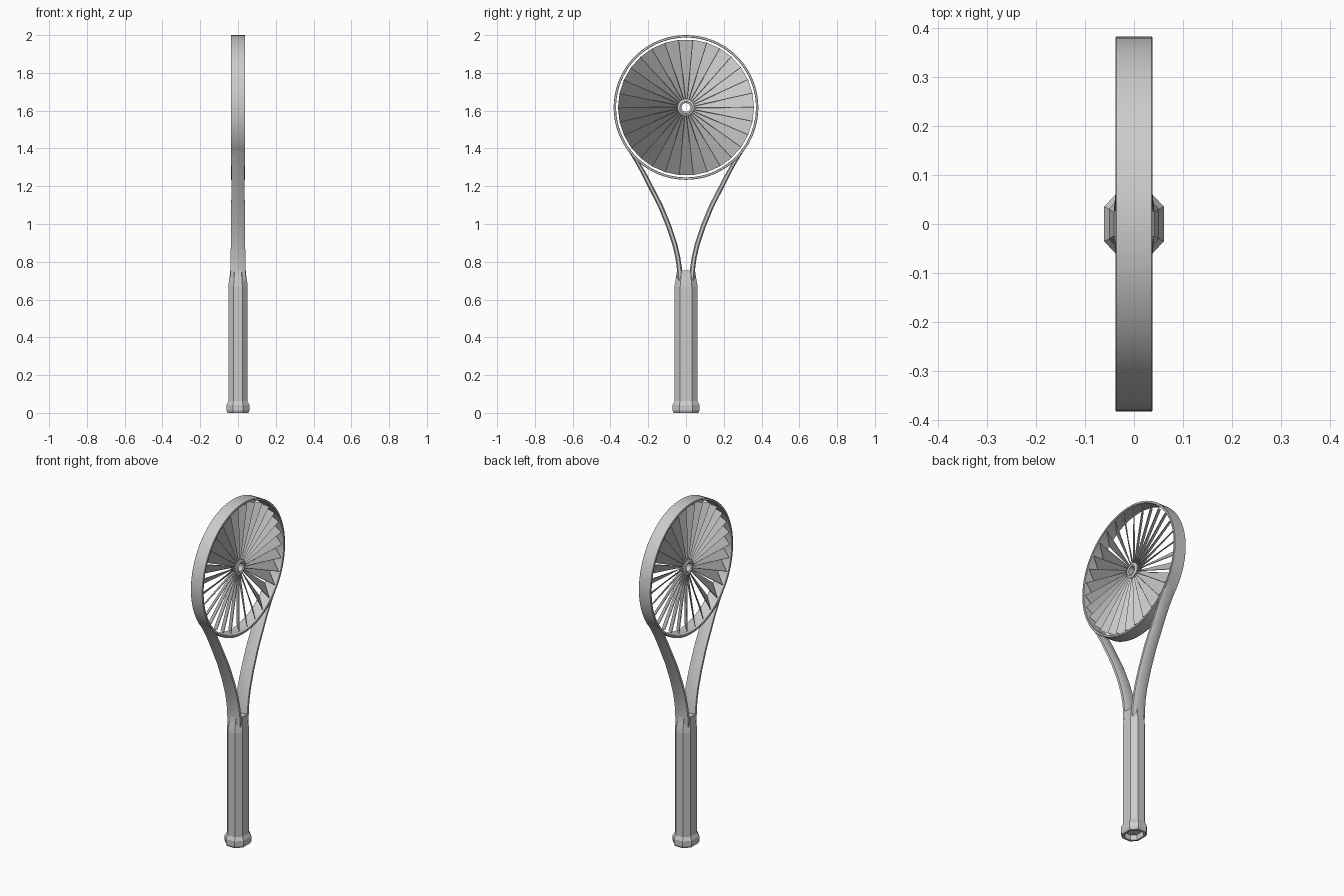
import bpy, bmesh, math
from mathutils import Vector

if "Cube" in bpy.data.objects:
    bpy.data.objects.remove(bpy.data.objects["Cube"])

CZ = 1.617      # height of the ring centre
BLADES = 30


def finish(name, bm, smooth=None):
    bmesh.ops.recalc_face_normals(bm, faces=bm.faces)
    me = bpy.data.meshes.new(name)
    bm.to_mesh(me)
    bm.free()
    ob = bpy.data.objects.new(name, me)
    bpy.context.collection.objects.link(ob)
    if smooth:
        bpy.ops.object.select_all(action='DESELECT')
        ob.select_set(True)
        bpy.context.view_layer.objects.active = ob
        bpy.ops.object.shade_smooth_by_angle(angle=math.radians(smooth))
    return ob


def loft(name, sections, smooth=None):
    """Skin a list of point loops and cap both ends."""
    bm = bmesh.new()
    loops = [[bm.verts.new(p) for p in s] for s in sections]
    n = len(loops[0])
    for a, b in zip(loops, loops[1:]):
        for i in range(n):
            j = (i + 1) % n
            bm.faces.new((a[i], a[j], b[j], b[i]))
    bm.faces.new(loops[0])
    bm.faces.new(loops[-1])
    return finish(name, bm, smooth)


def octagon(a, b, fa, fb):
    """Eight corners: half sizes a, b with flats of half length fa, fb."""
    return [(a, -fb), (a, fb), (fa, b), (-fa, b),
            (-a, fb), (-a, -fb), (-fa, -b), (fa, -b)]


def level(z, a, b):
    return [(x, y, z) for x, y in octagon(a, b, a * 0.45, b * 0.5)]


def lathe(name, profile, steps, smooth):
    """Spin a closed (radius, x) profile round the x axis at ring height."""
    bm = bmesh.new()
    rings = []
    for k in range(steps):
        t = 2 * math.pi * k / steps
        rings.append([bm.verts.new((x, r * math.cos(t), CZ + r * math.sin(t)))
                      for r, x in profile])
    n = len(profile)
    for k in range(steps):
        a, b = rings[k], rings[(k + 1) % steps]
        for i in range(n):
            j = (i + 1) % n
            bm.faces.new((a[i], a[j], b[j], b[i]))
    return finish(name, bm, smooth)


# Octagonal grip narrowing to the neck
loft("grip", [level(z, a, b) for z, a, b in (
    (0.04, 0.051, 0.061), (0.67, 0.051, 0.061), (0.69, 0.049, 0.058),
    (0.73, 0.043, 0.051), (0.755, 0.041, 0.048))])

# Flared butt cap with a recess underneath
loft("butt_cap", [level(z, a, b) for z, a, b in (
    (0.03, 0.042, 0.050), (0.0, 0.044, 0.052), (0.0, 0.055, 0.065),
    (0.012, 0.061, 0.071), (0.042, 0.061, 0.071), (0.062, 0.051, 0.061))])

# Two curved arms: outer edge (y, z), half width in x, thickness
path = [(0.048, 0.70, 0.041, 0.034), (0.048, 0.76, 0.041, 0.027),
        (0.056, 0.82, 0.039, 0.026), (0.072, 0.89, 0.038, 0.026),
        (0.102, 0.98, 0.037, 0.026), (0.147, 1.09, 0.036, 0.026),
        (0.203, 1.20, 0.035, 0.025), (0.233, 1.26, 0.035, 0.024),
        (0.268, 1.325, 0.036, 0.020), (0.315, 1.401, 0.037, 0.012)]
for side, label in ((1, "right"), (-1, "left")):
    sections = []
    for i, (y, z, w, t) in enumerate(path):
        p, q = path[max(i - 1, 0)], path[min(i + 1, len(path) - 1)]
        d = Vector((q[0] - p[0], q[1] - p[1])).normalized()
        nx, nz = -d.y, d.x          # inward normal
        sections.append([(x, side * (y + nx * (t / 2 + v)), z + nz * (t / 2 + v))
                         for x, v in octagon(w, t / 2, w * 0.55, t * 0.25)])
    loft("arm_" + label, sections, 25)

# Hoop
lathe("hoop", [(0.372, -0.038), (0.381, -0.038), (0.383, -0.036), (0.383, 0.036),
               (0.381, 0.038), (0.372, 0.038), (0.370, 0.036), (0.370, -0.036)], 96, 30)

# Hub with a through hole
lathe("hub", [(0.023, -0.018), (0.032, -0.022), (0.045, -0.016),
              (0.045, 0.016), (0.032, 0.022), (0.023, 0.018)], 48, 30)

# Pitched fan blades
bm = bmesh.new()
for k in range(BLADES):
    th = 2 * math.pi * (k + 0.5) / BLADES
    er = Vector((0, math.cos(th), math.sin(th)))
    et = Vector((0, -math.sin(th), math.cos(th)))
    ends = []
    for r, h, d in ((0.040, 0.0065, 0.012), (0.358, 0.037, 0.033)):
        for s in (-1, 1):
            ends.append(bm.verts.new(Vector((-s * d, 0, CZ)) + er * r + et * (s * h)))
    bm.faces.new((ends[0], ends[2], ends[3], ends[1]))
blades = finish("fan_blades", bm)
mod = blades.modifiers.new("thickness", 'SOLIDIFY')
mod.thickness = 0.003
mod.offset = 0
